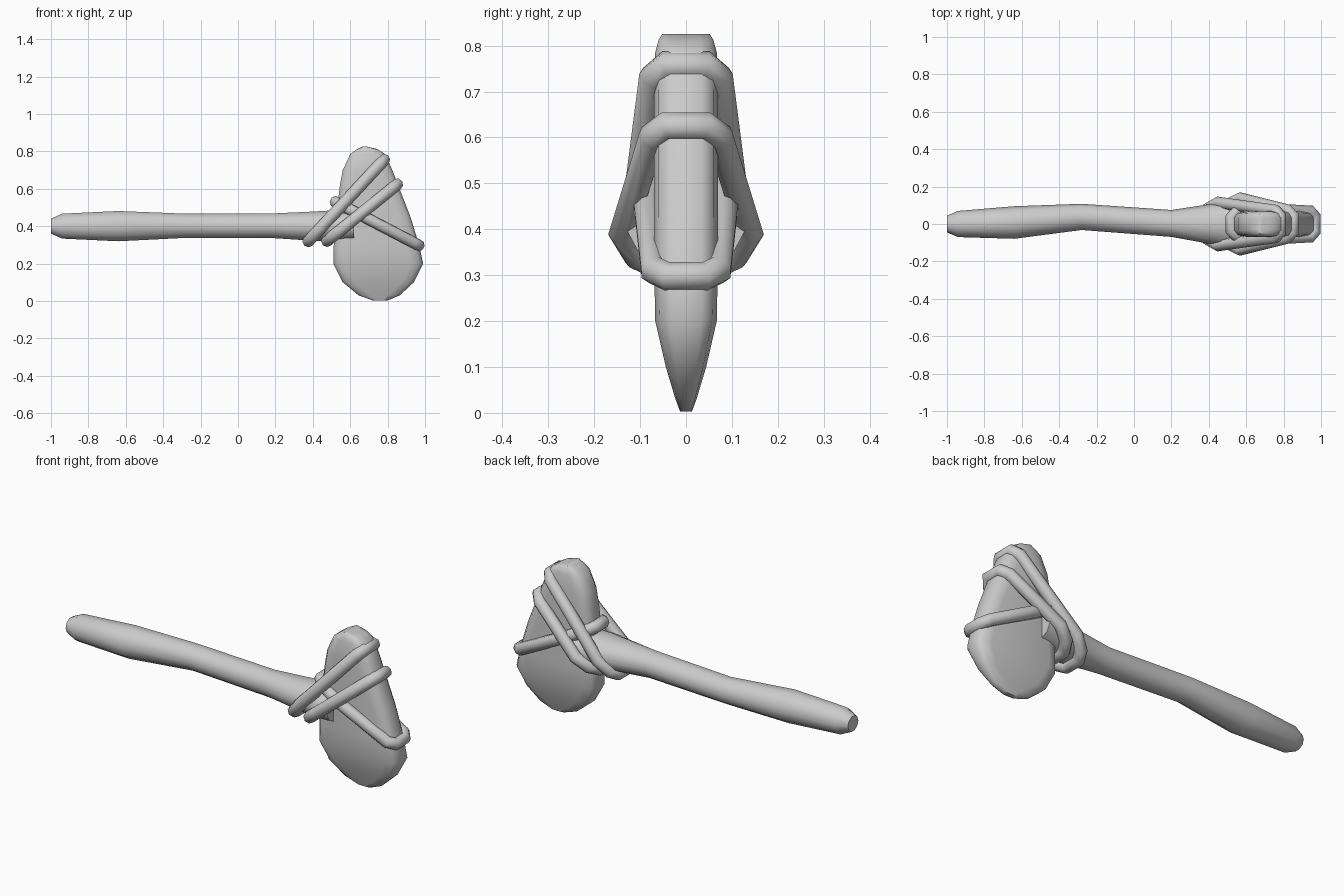
import bpy, bmesh, math
from mathutils import Vector

if "Cube" in bpy.data.objects:
    bpy.data.objects.remove(bpy.data.objects["Cube"])


def loft(name, rings, angle=40):
    """Skin a list of equal-length vertex rings and cap both ends."""
    bm = bmesh.new()
    rows = [[bm.verts.new(p) for p in ring] for ring in rings]
    n = len(rows[0])
    for a, b in zip(rows, rows[1:]):
        for i in range(n):
            j = (i + 1) % n
            bm.faces.new((a[i], a[j], b[j], b[i]))
    bm.faces.new(rows[0])
    bm.faces.new(rows[-1])
    bmesh.ops.recalc_face_normals(bm, faces=bm.faces)
    mesh = bpy.data.meshes.new(name)
    bm.to_mesh(mesh)
    bm.free()
    ob = bpy.data.objects.new(name, mesh)
    bpy.context.collection.objects.link(ob)
    smooth(ob, angle)
    return ob


def smooth(ob, angle):
    bpy.ops.object.select_all(action='DESELECT')
    ob.select_set(True)
    bpy.context.view_layer.objects.active = ob
    bpy.ops.object.shade_smooth_by_angle(angle=math.radians(angle))


# Wooden handle: x, centre y, centre z, half width, half height
handle_sections = [
    (-1.0, 0, .40, .045, .042), (-.94, 0, .40, .07, .07),
    (-.64, .008, .40, .087, .085), (-.28, .038, .402, .07, .068),
    (.20, .003, .402, .072, .07), (.40, 0, .40, .105, .082),
    (.50, 0, .40, .12, .088), (.62, 0, .40, .13, .08)]
SIDES = 10
loft("handle", [[(x, cy + ry * math.cos(2 * math.pi * i / SIDES),
                  cz + rz * math.sin(2 * math.pi * i / SIDES))
                 for i in range(SIDES)]
                for x, cy, cz, ry, rz in handle_sections], 60)


# Stone head: z, left x, right x, half thickness
def stone_ring(z, x0, x1, hy):
    c = min(.065, (x1 - x0) * .3)
    half = [(x0, hy * .5), (x0 + c * .3, hy * .85), (x0 + c, hy),
            (x1 - c, hy), (x1 - c * .3, hy * .85), (x1, hy * .5)]
    return [(x, y, z) for x, y in half] + [(x, -y, z) for x, y in reversed(half)]


head_sections = [
    (.003, .72, .80, .013), (.03, .645, .865, .023), (.10, .56, .94, .044),
    (.20, .51, .99, .067), (.30, .512, .968, .069), (.45, .525, .922, .07),
    (.62, .545, .856, .07), (.70, .56, .825, .07), (.785, .60, .787, .067),
    (.812, .637, .745, .06), (.825, .665, .69, .052)]
loft("stone_head", [stone_ring(*s) for s in head_sections], 45)


# Rope bindings: inclined closed loops, mirrored across y
def rope(name, start, end, half):
    """half: (fraction from start to end, y offset) of the centre line."""
    a, b = Vector((start[0], 0, start[1])), Vector((end[0], 0, end[1]))
    pts = [a.lerp(b, t) + Vector((0, y, 0)) for t, y in half]
    pts += [Vector((p.x, -p.y, p.z)) for p in reversed(pts)]
    cu = bpy.data.curves.new(name, 'CURVE')
    cu.dimensions = '3D'
    cu.bevel_depth = .032
    cu.bevel_resolution = 2
    sp = cu.splines.new('POLY')
    sp.points.add(len(pts) - 1)
    for p, co in zip(sp.points, pts):
        p.co = (*co, 1)
    sp.use_cyclic_u = True
    ob = bpy.data.objects.new(name, cu)
    bpy.context.collection.objects.link(ob)
    bpy.ops.object.select_all(action='DESELECT')
    ob.select_set(True)
    bpy.context.view_layer.objects.active = ob
    bpy.ops.object.convert(target='MESH')
    smooth(bpy.context.object, 60)


rope("upper_binding", (.375, .318), (.783, .757),
     [(0, .045), (.05, .085), (.18, .115), (.42, .1), (.94, .072), (1, .042)])
rope("middle_binding", (.475, .32), (.853, .625),
     [(0, .055), (.08, .108), (.24, .138), (.92, .074), (1, .042)])
rope("lower_binding", (.52, .53), (.968, .297),
     [(0, .035), (.06, .065), (.3, .085), (.94, .07), (1, .04)])
